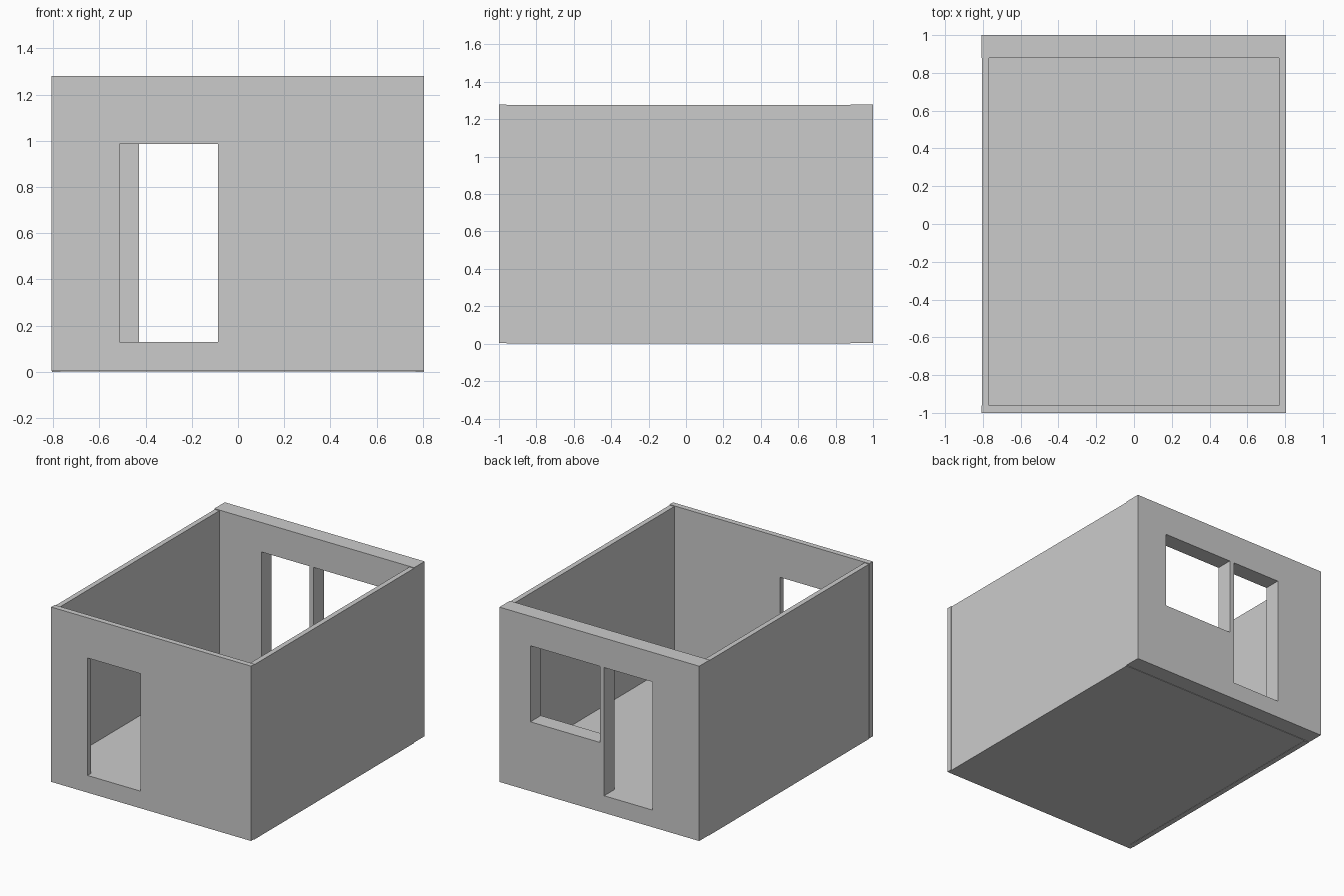
import bpy

if "Cube" in bpy.data.objects:
    bpy.data.objects.remove(bpy.data.objects["Cube"])


def box(name, x, y, z):
    """Box from (min, max) ranges on each axis."""
    centre = [(a + b) / 2 for a, b in (x, y, z)]
    bpy.ops.mesh.primitive_cube_add(size=1, location=centre)
    ob = bpy.context.object
    ob.name = name
    ob.scale = [b - a for a, b in (x, y, z)]
    bpy.ops.object.transform_apply(location=False, rotation=False, scale=True)
    return ob


def wall(name, y, openings):
    """Full-width end wall with openings given as (x range, z range)."""
    ob = box(name, (-0.807, 0.805), y, (0.005, 1.28))
    for x, z in openings:
        cutter = box("cutter", x, (y[0] - 0.1, y[1] + 0.1), z)
        cutter.hide_render = True
        mod = ob.modifiers.new("opening", 'BOOLEAN')
        mod.operation = 'DIFFERENCE'
        mod.solver = 'EXACT'
        mod.object = cutter
        bpy.context.view_layer.objects.active = ob
        bpy.ops.object.modifier_apply(modifier=mod.name)
        bpy.data.objects.remove(cutter, do_unlink=True)
    return ob


FRONT, BACK, SIDE = -0.96, 0.88, 0.767  # inner faces of the room

# front wall with a doorway
wall("front_wall", (-1.0, FRONT), [((-0.513, -0.087), (0.13, 0.987))])

# thicker back wall with a doorway and a window beside it
wall("back_wall", (BACK, 1.0), [((-0.428, -0.04), (0.13, 1.065)),
                                ((-0.005, 0.555), (0.51, 1.065))])

# side walls between the end walls
box("left_wall", (-0.804, -SIDE), (FRONT, BACK), (0.0, 1.275))
box("right_wall", (SIDE, 0.804), (FRONT, BACK), (0.0, 1.275))

# floor slab, level with the door sills
box("floor", (-SIDE, SIDE), (FRONT, BACK), (0.002, 0.13))
